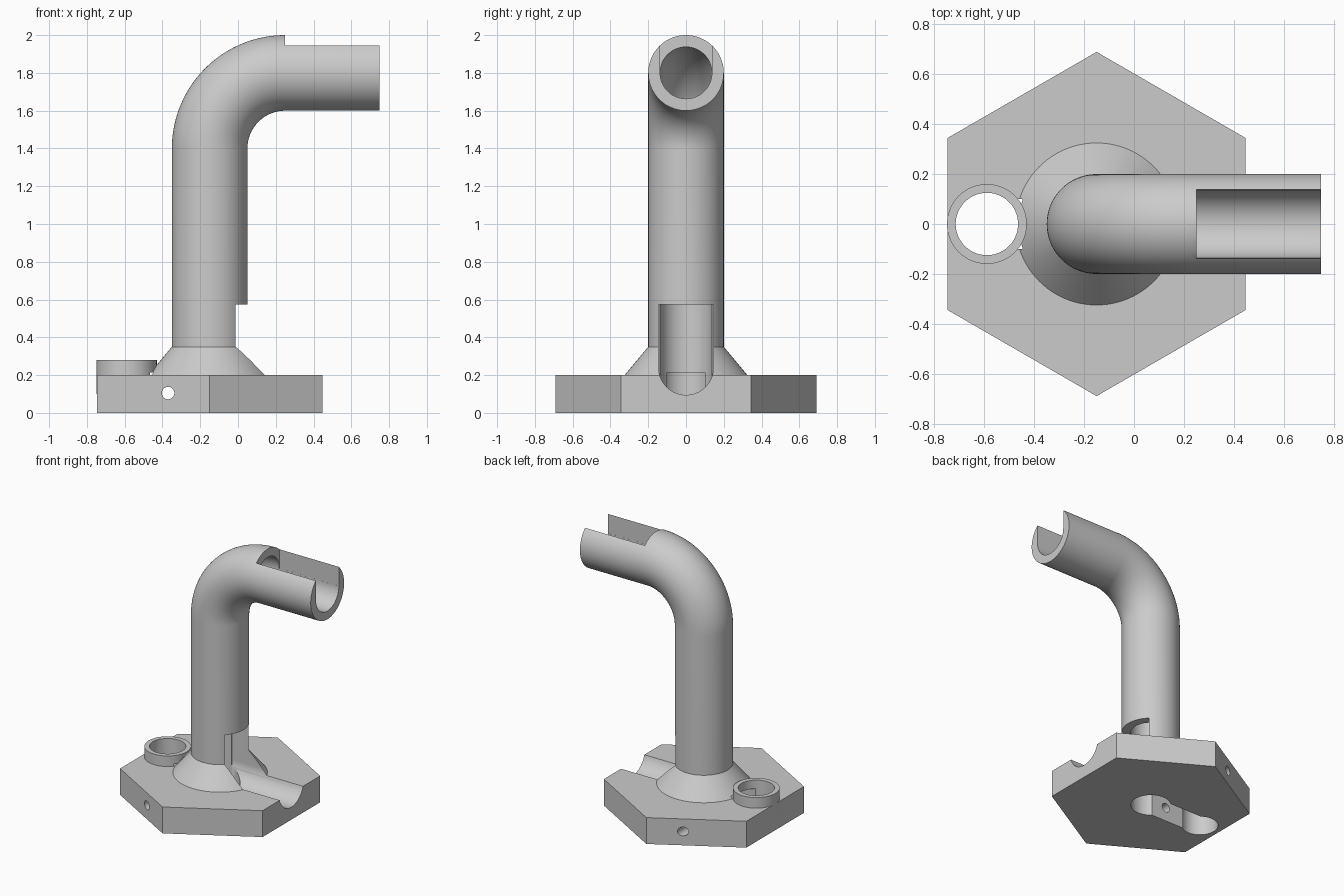
import bpy, bmesh
from math import sin, cos, pi, radians
from mathutils import Matrix, Vector

cube = bpy.data.objects.get("Cube")
if cube:
    bpy.data.objects.remove(cube, do_unlink=True)

SEGMENTS = 96
AXIS_X = -0.15      # upright pipe and base centre
WELL_X = -0.59      # ring and well centre
BORE = 0.137        # inside radius of the pipe

grey = bpy.data.materials.new("light_grey")
grey.use_nodes = True
grey.diffuse_color = (0.6, 0.6, 0.6, 1)
grey.node_tree.nodes["Principled BSDF"].inputs["Base Color"].default_value = (0.6, 0.6, 0.6, 1)


def make_object(name, bm):
    bmesh.ops.recalc_face_normals(bm, faces=bm.faces)
    mesh = bpy.data.meshes.new(name)
    bm.to_mesh(mesh)
    bm.free()
    mesh.materials.append(grey)
    obj = bpy.data.objects.new(name, mesh)
    bpy.context.collection.objects.link(obj)
    return obj


def loft(name, rings):
    """Skin a closed solid through a list of equal-length point rings."""
    bm = bmesh.new()
    loops = [[bm.verts.new(p) for p in ring] for ring in rings]
    n = len(loops[0])
    for a, b in zip(loops, loops[1:]):
        for i in range(n):
            j = (i + 1) % n
            bm.faces.new((a[i], a[j], b[j], b[i]))
    bm.faces.new(loops[0])
    bm.faces.new(loops[-1])
    return make_object(name, bm)


def circle(r, z, x, sides=SEGMENTS, turn=0.0):
    angles = [turn + 2 * pi * i / sides for i in range(sides)]
    return [Vector((x + r * cos(a), r * sin(a), z)) for a in angles]


def column(name, x, z0, z1, r0, r1=None, sides=SEGMENTS, turn=0.0):
    r1 = r0 if r1 is None else r1
    return loft(name, [circle(r0, z0, x, sides, turn), circle(r1, z1, x, sides, turn)])


def box(name, x0, x1, half_y, z0, z1):
    corners = [(-half_y, z0), (half_y, z0), (half_y, z1), (-half_y, z1)]
    return loft(name, [[(x, y, z) for y, z in corners] for x in (x0, x1)])


def elbow(name, r, bottom, end):
    """Round bar that rises, bends a quarter turn and runs along +x."""
    bend_x, bend_z, bend_r, steps = 0.25, 1.4, 0.4, 40
    stations = [(AXIS_X, bottom, 0.0)]
    for i in range(steps + 1):
        t = pi / 2 * i / steps
        stations.append((bend_x - bend_r * cos(t), bend_z + bend_r * sin(t), t))
    stations.append((end, bend_z + bend_r, pi / 2))
    rings = []
    for x, z, t in stations:
        place = Matrix.Translation((x, 0, z)) @ Matrix.Rotation(t, 4, 'Y')
        rings.append([place @ p for p in circle(r, 0, 0)])
    return loft(name, rings)


def combine(target, tool, operation):
    mod = target.modifiers.new(tool.name, 'BOOLEAN')
    mod.operation = operation
    mod.solver = 'EXACT'
    mod.object = tool
    bpy.context.view_layer.objects.active = target
    bpy.ops.object.modifier_apply(modifier=mod.name)
    bpy.data.objects.remove(tool, do_unlink=True)


# Solid parts: hexagonal base, flared collar, bent pipe, raised ring
stand = column("elbow_pipe_stand", AXIS_X, 0, 0.2, 0.69, sides=6, turn=pi / 6)
collar = column("collar", AXIS_X, 0.14, 0.41, 0.375, 0.15)
pipe = elbow("pipe", 0.2, 0.1, 0.75)
ring = column("ring", WELL_X, 0.1, 0.28, 0.16)
for part in (collar, pipe, ring):
    combine(stand, part, 'UNION')

# Round-bottomed outlet channel that also opens the foot of the pipe
half, centre_z = 0.145, 0.24
outline = [(half * cos(a), centre_z + half * sin(a))
           for a in (pi + pi * i / 48 for i in range(49))]
outline += [(half, 0.575), (-half, 0.575)]
channel = loft("channel", [[(x, y, z) for y, z in outline] for x in (AXIS_X, 0.6)])

# Cross pin hole through the base
pin = column("pin_hole", 0, -0.8, 0.8, 0.033, sides=48)
pin.data.transform(Matrix.Translation((-0.37, 0, 0.105)) @ Matrix.Rotation(pi / 2, 4, 'X'))

# Hollows: bore, well, passage between them, open trough at the spout
cutters = [
    elbow("bore", BORE, -0.05, 0.8),
    column("well", WELL_X, -0.05, 0.35, 0.125),
    box("passage", WELL_X, AXIS_X, 0.1, -0.05, 0.215),
    box("trough", 0.25, 0.82, BORE + 0.0005, 1.8, 2.1),
    channel,
    pin,
]
for cutter in cutters:
    combine(stand, cutter, 'DIFFERENCE')

# Smooth round walls, crisp edges
bpy.ops.object.select_all(action='DESELECT')
stand.select_set(True)
bpy.context.view_layer.objects.active = stand
bpy.ops.object.shade_smooth_by_angle(angle=radians(25))
